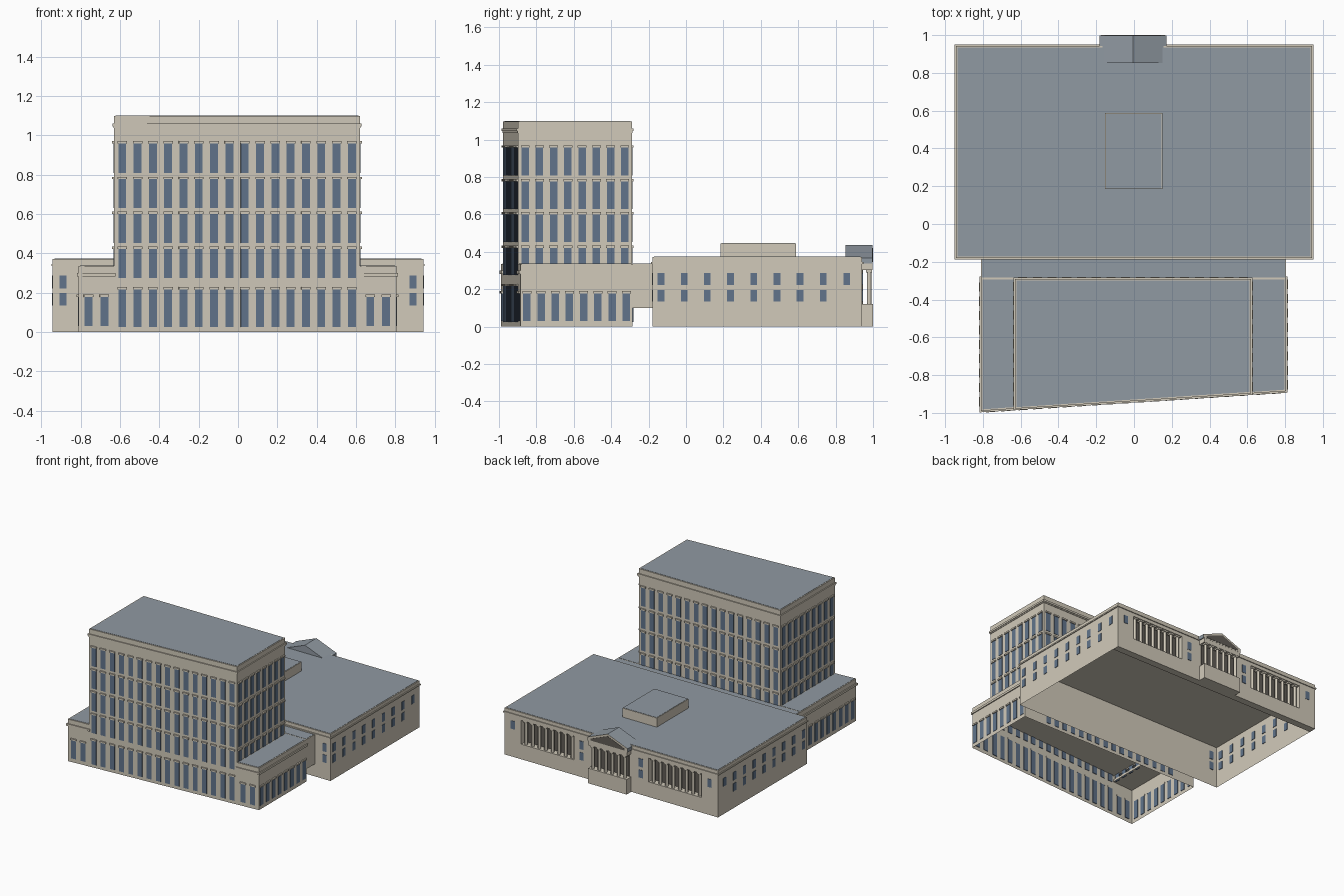
import bpy, bmesh
from mathutils import Vector

cube = bpy.data.objects.get("Cube")
if cube:
    bpy.data.objects.remove(cube, do_unlink=True)


def material(name, rgb):
    m = bpy.data.materials.new(name)
    m.use_nodes = True
    m.diffuse_color = (*rgb, 1)
    m.node_tree.nodes["Principled BSDF"].inputs["Base Color"].default_value = (*rgb, 1)
    return m


STONE = material("cream stone", (0.64, 0.59, 0.49))
ROOF = material("slate roof", (0.28, 0.32, 0.36))
GLASS = material("blue glass", (0.12, 0.175, 0.26))
SHADE = material("dark recess", (0.12, 0.11, 0.095))


def finish(name, bm, mat):
    bmesh.ops.recalc_face_normals(bm, faces=bm.faces)
    me = bpy.data.meshes.new(name)
    bm.to_mesh(me)
    bm.free()
    me.materials.append(mat)
    ob = bpy.data.objects.new(name, me)
    bpy.context.collection.objects.link(ob)
    return ob


def add_prism(bm, pts, z0, z1, open_bottom=False):
    low = [bm.verts.new((p[0], p[1], z0)) for p in pts]
    high = [bm.verts.new((p[0], p[1], z1)) for p in pts]
    bm.faces.new(high)
    if not open_bottom:
        bm.faces.new(low[::-1])
    for i in range(len(pts)):
        j = (i + 1) % len(pts)
        bm.faces.new((low[i], low[j], high[j], high[i]))


def prism(name, pts, z0, z1, mat=STONE, open_bottom=False):
    bm = bmesh.new()
    add_prism(bm, pts, z0, z1, open_bottom)
    return finish(name, bm, mat)


def rect(x0, x1, y0, y1):
    return [(x0, y0), (x1, y0), (x1, y1), (x0, y1)]


def grow(pts, d):
    # Offset a four-sided plan outward (negative d shrinks it)
    signs = ((-1, -1), (1, -1), (1, 1), (-1, 1))
    return [(p[0] + s[0] * d, p[1] + s[1] * d) for p, s in zip(pts, signs)]


def box(name, x0, x1, y0, y1, z0, z1, mat=STONE):
    return prism(name, rect(x0, x1, y0, y1), z0, z1, mat)


def along(bm, a, d, n, s, half, inner, outer, z0, z1):
    # Small block on a wall, centred at distance s from corner a
    p, q = a + d * (s - half), a + d * (s + half)
    add_prism(bm, [p + n * outer, q + n * outer, q - n * inner, p - n * inner], z0, z1)


def windows(name, a, b, count, pitch, rows, shift=0, half=0.02, lintels=True):
    a, b = Vector(a), Vector(b)
    d = (b - a).normalized()
    n = Vector((d.y, -d.x))
    mid = (b - a).length / 2 + shift
    glass, caps = bmesh.new(), bmesh.new()
    for i in range(count):
        s = mid + (i - (count - 1) / 2) * pitch
        for z0, z1 in rows:
            along(glass, a, d, n, s, half, 0.004, 0.003, z0, z1)
            if lintels:
                along(caps, a, d, n, s, half + 0.004, 0.002, 0.01, z1, z1 + 0.012)
    finish(name + "_windows", glass, GLASS)
    if lintels:
        finish(name + "_lintels", caps, STONE)
    else:
        caps.free()


def columns(name, x0, x1, y, count, radius, z0, z1):
    for i in range(count):
        x = x0 + (x1 - x0) * (i + 0.5) / count
        bpy.ops.mesh.primitive_cylinder_add(vertices=12, radius=radius, depth=z1 - z0,
                                            location=(x, y, (z0 + z1) / 2))
        ob = bpy.context.object
        ob.name = f"{name}_{i + 1}"
        ob.data.materials.append(STONE)
        bpy.ops.object.shade_smooth_by_angle()
        half = radius + 0.004
        box(f"{name}_capital_{i + 1}", x - half, x + half, y - half, y + half, z1 - 0.012, z1)


def front_y(x):
    # The street front runs at a slight slant
    return -0.937 + 0.0645 * x


def slanted(x0, x1, back):
    return [(x0, front_y(x0)), (x1, front_y(x1)), (x1, back), (x0, back)]


def roof(name, pts, z):
    prism(name, grow(pts, -0.008), z - 0.002, z + 0.002, ROOF)


# Street building: low base, two wings and the tower
W, E, TW, TE = -0.81, 0.805, -0.63, 0.62
LOW, TOP = 0.335, 1.098
base = slanted(W, E, -0.285)
tower = slanted(TW, TE, -0.29)
prism("street_base", base, 0, LOW, open_bottom=True)
prism("tower", tower, LOW - 0.01, TOP, open_bottom=True)
prism("tower_cornice", grow(tower, 0.008), 1.045, 1.06)
prism("tower_cornice_lower", grow(tower, 0.004), 1.036, 1.045)
roof("tower_roof", tower, TOP)
for side, x0, x1 in (("right", W, TW), ("left", TE, E)):
    wing = slanted(x0, x1, -0.285)
    prism(side + "_wing_cornice", grow(wing, 0.008), 0.283, 0.3)
    roof(side + "_wing_roof", wing, LOW)

# Tower and wing windows
ground = [(0.025, 0.217)]
upper = [(0.275, 0.422), (0.452, 0.6), (0.63, 0.777), (0.808, 0.958)]
small = [(0.03, 0.178)]
windows("tower_front", tower[0], tower[1], 16, 0.078, ground + upper)
windows("tower_left", tower[1], tower[2], 8, 0.076, upper)
windows("tower_back", tower[2], tower[3], 16, 0.078, upper)
windows("tower_right", tower[3], tower[0], 9, 0.076, upper)
windows("base_back", (TE, -0.285), (TW, -0.285), 16, 0.078, ground)
windows("left_wing_side", base[1], base[2], 8, 0.076, small)
windows("right_wing_side", base[3], base[0], 9, 0.076, small)
windows("right_wing_front", base[0], tower[0], 2, 0.081, small)
windows("left_wing_front", tower[1], base[1], 2, 0.081, small)

# Raised link between the two buildings
box("link", W, E, -0.285, -0.18, 0.1, LOW)
box("link_roof", W + 0.006, E - 0.006, -0.284, -0.181, LOW - 0.001, LOW + 0.002, ROOF)

# Hall: main block and a back wall with two colonnade recesses
HX, HF, HB, HT = 0.942, -0.18, 0.942, 0.372
INNER, Z0, Z1 = 0.885, 0.12, 0.31
hall = rect(-HX, HX, HF, HB)
prism("hall", rect(-HX, HX, HF, INNER), 0, HT, open_bottom=True)
box("hall_back_plinth", -HX, HX, INNER, HB, 0, Z0)
box("hall_back_frieze", -HX, HX, INNER, HB, Z1, HT)
prism("hall_ledge", grow(hall, 0.007), 0.336, 0.346)
roof("hall_roof", hall, HT)
box("hall_middle_pier", -0.33, 0.33, INNER, HB, Z0, Z1)
for side, s in (("left", 1), ("right", -1)):
    box(side + "_end_pier", *sorted((s * 0.795, s * HX)), INNER, HB, Z0, Z1)
    r0, r1 = sorted((s * 0.33, s * 0.795))
    box(side + "_recess_back", r0, r1, INNER, INNER + 0.004, Z0, Z1, SHADE)
    columns(side + "_colonnade_column", r0, r1, 0.92, 8, 0.013, Z0, Z1)

# Hall windows
pair = [(0.135, 0.197), (0.222, 0.287)]
for side, s in (("left", 1), ("right", -1)):
    a, b = (HX * s, HF), (HX * s, HB)
    if s < 0:
        a, b = b, a
    windows(side + "_hall_side", a, b, 8, 0.124, pair, -0.081 * s, 0.018, False)
    windows(side + "_hall_side_end", a, b, 1, 0, pair[1:], 0.479 * s, 0.018, False)
    x = s * 0.89
    windows(side + "_hall_front", (x - 0.05, HF), (x + 0.05, HF), 1, 0, pair, 0, 0.018, False)
    for label, x, rows in (("outer", s * 0.868, pair[1:]), ("inner", s * 0.262, pair)):
        windows(f"{side}_{label}_back", (x + 0.05, HB), (x - 0.05, HB), 1, 0, rows, 0, 0.018, False)

# Rooftop block
block = rect(-0.153, 0.15, 0.185, 0.587)
prism("roof_block", block, HT, 0.446)
prism("roof_block_top", grow(block, -0.004), 0.445, 0.448, ROOF)

# Entrance portico with columns and a gabled roof
CX, HALF, PB = -0.006, 0.177, 1.0
box("portico_base", CX - 0.17, CX + 0.17, HB, PB, 0, Z0)
box("portico_beam", CX - 0.17, CX + 0.17, HB, PB - 0.003, 0.302, 0.337)
box("portico_recess_back", CX - 0.155, CX + 0.155, HB, HB + 0.004, Z0, 0.302, SHADE)
columns("portico_column", CX - 0.17, CX + 0.17, 0.979, 6, 0.012, Z0, 0.302)


def gable(name, profile, y0, y1, mat):
    bm = bmesh.new()
    ends = [[bm.verts.new((CX + x, y, z)) for x, z in profile] for y in (y0, y1)]
    bm.faces.new(ends[0])
    bm.faces.new(ends[1][::-1])
    for i in range(len(profile)):
        j = (i + 1) % len(profile)
        bm.faces.new((ends[0][i], ends[0][j], ends[1][j], ends[1][i]))
    finish(name, bm, mat)


house = [(-HALF, 0.337), (HALF, 0.337), (HALF, 0.366), (0, 0.436), (-HALF, 0.366)]
gable("portico_roof", house, 0.852, PB - 0.004, ROOF)
gable("pediment_face", house, PB - 0.004, PB - 0.002, STONE)
gable("pediment_panel", [(-0.15, 0.346), (0.15, 0.346), (0.15, 0.36), (0, 0.42), (-0.15, 0.36)],
      PB - 0.002, PB, SHADE)
